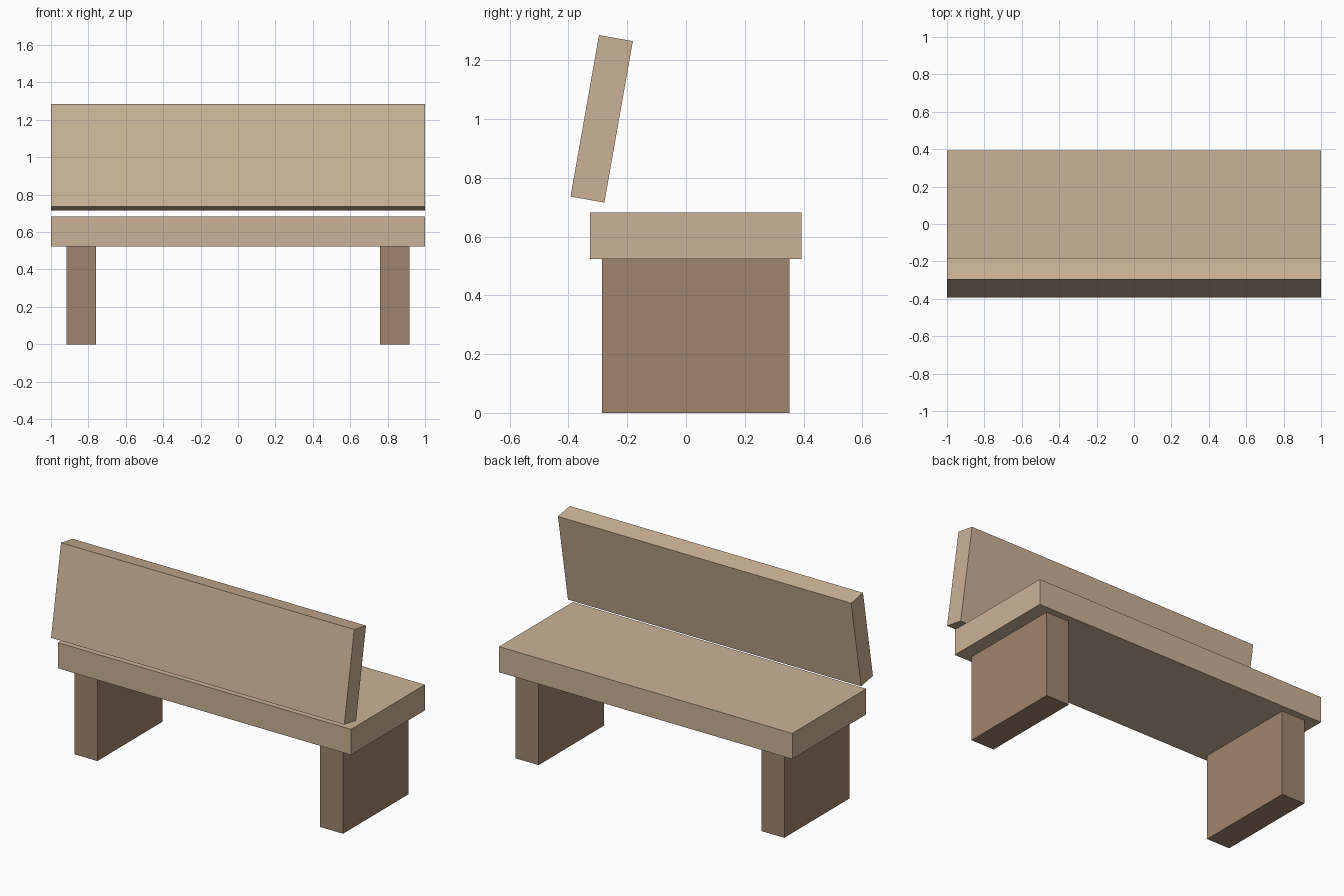
import bpy
import math

if "Cube" in bpy.data.objects:
    bpy.data.objects.remove(bpy.data.objects["Cube"])


def material(name, color):
    mat = bpy.data.materials.new(name)
    mat.diffuse_color = (*color, 1.0)
    mat.use_nodes = True
    mat.node_tree.nodes["Principled BSDF"].inputs["Base Color"].default_value = mat.diffuse_color
    return mat


def box(name, center, size, mat, tilt=0.0):
    """Box of the given size, tilted about x by the given degrees."""
    bpy.ops.mesh.primitive_cube_add(size=1, location=center)
    obj = bpy.context.object
    obj.name = name
    for v in obj.data.vertices:
        v.co = [c * s for c, s in zip(v.co, size)]
    obj.rotation_euler.x = math.radians(tilt)
    obj.data.materials.append(mat)
    return obj


light_wood = material("light_wood", (0.60, 0.45, 0.31))
dark_wood = material("dark_wood", (0.35, 0.235, 0.155))

# Seat slab
box("seat", (0, 0.033, 0.603), (2.0, 0.72, 0.158), light_wood)

# Leaning backrest, floating just above the seat
box("backrest", (0, -0.287, 1.001), (2.0, 0.117, 0.558), light_wood, tilt=-10)

# Slab legs
for side, sx in (("left", -1), ("right", 1)):
    box(side + "_leg", (sx * 0.838, 0.033, 0.262), (0.157, 0.637, 0.524), dark_wood)
